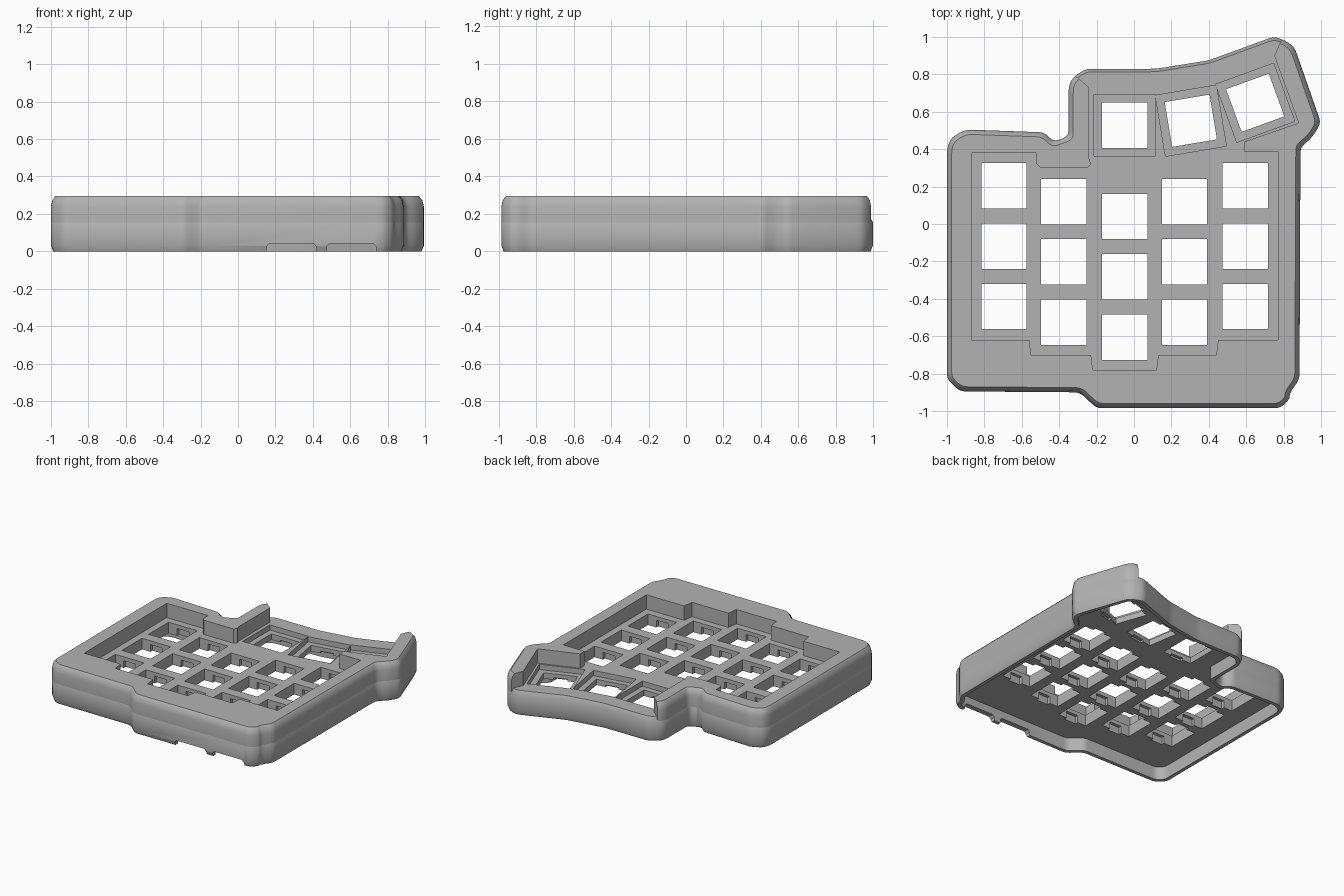
import bpy, bmesh, math
from mathutils import Vector, Matrix

cube = bpy.data.objects.get("Cube")
if cube:
    bpy.data.objects.remove(cube, do_unlink=True)

grey = bpy.data.materials.new("plain grey")
grey.use_nodes = True
colour = (0.45, 0.45, 0.45, 1)
grey.diffuse_color = colour
grey.node_tree.nodes["Principled BSDF"].inputs["Base Color"].default_value = colour


def inset(points, d):
    """Move a counter-clockwise outline inward with mitred corners."""
    result = []
    for i, p in enumerate(points):
        a = (p - points[i - 1]).normalized()
        b = (points[(i + 1) % len(points)] - p).normalized()
        na, nb = Vector((-a.y, a.x)), Vector((-b.y, b.x))
        result.append(p + (na + nb) * d / (1 + na.dot(nb)))
    return result


def rounded(points, size):
    """Replace every corner by a short curve."""
    result = []
    for i, p in enumerate(points):
        ends = []
        for q in (points[i - 1], points[(i + 1) % len(points)]):
            edge = q - p
            ends.append(p + edge.normalized() * min(size, edge.length * 0.4))
        for t in (0, 0.33, 0.67, 1):
            result.append(ends[0] * (1 - t) ** 2 + p * 2 * t * (1 - t) + ends[1] * t * t)
    return result


def loft(name, points, profile, corner=0.0):
    """Stack inset copies of an outline; profile lists (height, inset)."""
    bm = bmesh.new()
    rings = []
    for z, d in profile:
        ring = inset(points, d)
        if corner:
            ring = rounded(ring, corner)
        rings.append([bm.verts.new((p.x, p.y, z)) for p in ring])
    bm.faces.new(rings[0][::-1])
    bm.faces.new(rings[-1])
    n = len(rings[0])
    for low, high in zip(rings, rings[1:]):
        for i in range(n):
            j = (i + 1) % n
            bm.faces.new((low[i], low[j], high[j], high[i]))
    mesh = bpy.data.meshes.new(name)
    bm.to_mesh(mesh)
    bm.free()
    obj = bpy.data.objects.new(name, mesh)
    bpy.context.collection.objects.link(obj)
    mesh.materials.append(grey)
    return obj


def rectangle(x, y, w, h, angle=0):
    turn = Matrix.Rotation(math.radians(angle), 2)
    corners = ((-1, -1), (1, -1), (1, 1), (-1, 1))
    return [Vector((x, y)) + turn @ Vector((sx * w / 2, sy * h / 2)) for sx, sy in corners]


def cut(target, cutter):
    cutter.hide_render = True
    mod = target.modifiers.new("cut", "BOOLEAN")
    mod.operation = "DIFFERENCE"
    mod.solver = "EXACT"
    mod.object = cutter
    bpy.context.view_layer.objects.active = target
    bpy.ops.object.modifier_apply(modifier=mod.name)
    bpy.data.objects.remove(cutter, do_unlink=True)


TOP, PLATE, UNDER, THUMB = 0.295, 0.185, 0.10, 0.145

outline = [Vector(p) for p in (
    (-1, -0.83), (-0.93, -0.895), (-0.29, -0.9), (-0.2, -0.985), (0.78, -0.985),
    (0.83, -0.94), (0.835, -0.9), (0.885, -0.83), (0.89, 0.41), (0.95, 0.46),
    (1.0, 0.54), (0.86, 0.94), (0.82, 0.975), (0.75, 1.003), (0.4, 0.875),
    (0.12, 0.83), (-0.26, 0.83), (-0.33, 0.78), (-0.35, 0.73), (-0.35, 0.47),
    (-0.43, 0.44), (-0.48, 0.49), (-0.9, 0.505), (-0.98, 0.46), (-1, 0.4))]

# Opening of the raised rim, running out through the back at the thumb keys
opening = [Vector(p) for p in (
    (-0.87, 0.38), (-0.87, -0.62), (-0.56, -0.62), (-0.55, -0.7), (-0.23, -0.7),
    (-0.22, -0.78), (0.12, -0.78), (0.13, -0.7), (0.44, -0.7), (0.45, -0.62),
    (0.77, -0.62), (0.77, 0.385), (0.59, 0.385), (0.59, 0.44), (0.88, 0.54),
    (0.75, 0.9), (0.79, 0.99), (0.87, 1.2), (-0.72, 1.2), (-0.31, 0.79),
    (-0.24, 0.73), (-0.24, 0.35), (-0.23, 0.32), (-0.25, 0.3), (-0.5, 0.3),
    (-0.52, 0.32), (-0.52, 0.38))]

# Lower case with a hollow underside
case = loft("lower_case", outline,
            [(0, 0.012), (0.03, 0), (PLATE - 0.03, 0), (PLATE, 0.016)], 0.03)
cut(case, loft("cavity", outline, [(-0.1, 0.04), (UNDER, 0.04)], 0.03))

# Raised rim
rim = loft("raised_rim", outline,
           [(PLATE - 0.03, 0), (TOP - 0.055, 0), (TOP - 0.02, 0.008), (TOP, 0.025)], 0.03)
cut(rim, loft("rim_opening", opening, [(0, 0), (1, 0)]))

# Recesses around the thumb keys
thumbs = ((-0.05, 0.528, 0), (0.304, 0.552, 9.5), (0.648, 0.648, 20))
for x, y, angle in thumbs:
    cut(case, loft("recess", rectangle(x, y, 0.33, 0.33, angle), [(THUMB, 0), (1, 0)]))


# Square key holes with clip notches under the surface
def key_hole(x, y, angle, surface):
    cut(case, loft("hole", rectangle(x, y, 0.243, 0.243, angle), [(0, 0), (1, 0)]))
    cut(case, loft("notch", rectangle(x, y, 0.1, 0.29, angle), [(0, 0), (surface - 0.03, 0)]))


columns = ((-0.695, 0.205), (-0.375, 0.12), (-0.05, 0.04), (0.27, 0.12), (0.595, 0.205))
for x, y in columns:
    for row in range(3):
        key_hole(x, y - row * 0.323, 0, PLATE)
for x, y, angle in thumbs:
    key_hole(x, y, angle, THUMB)

# Cable slots in the bottom of the front wall
for x in (0.285, 0.605):
    cut(case, loft("slot", rectangle(x, -1, 0.265, 0.2),
                   [(-0.05, 0), (0.025, 0), (0.042, 0.015)]))

# Smooth shading with sharp edges
for obj in (case, rim):
    bpy.ops.object.select_all(action="DESELECT")
    obj.select_set(True)
    bpy.context.view_layer.objects.active = obj
    bpy.ops.object.shade_smooth_by_angle(angle=math.radians(30))
